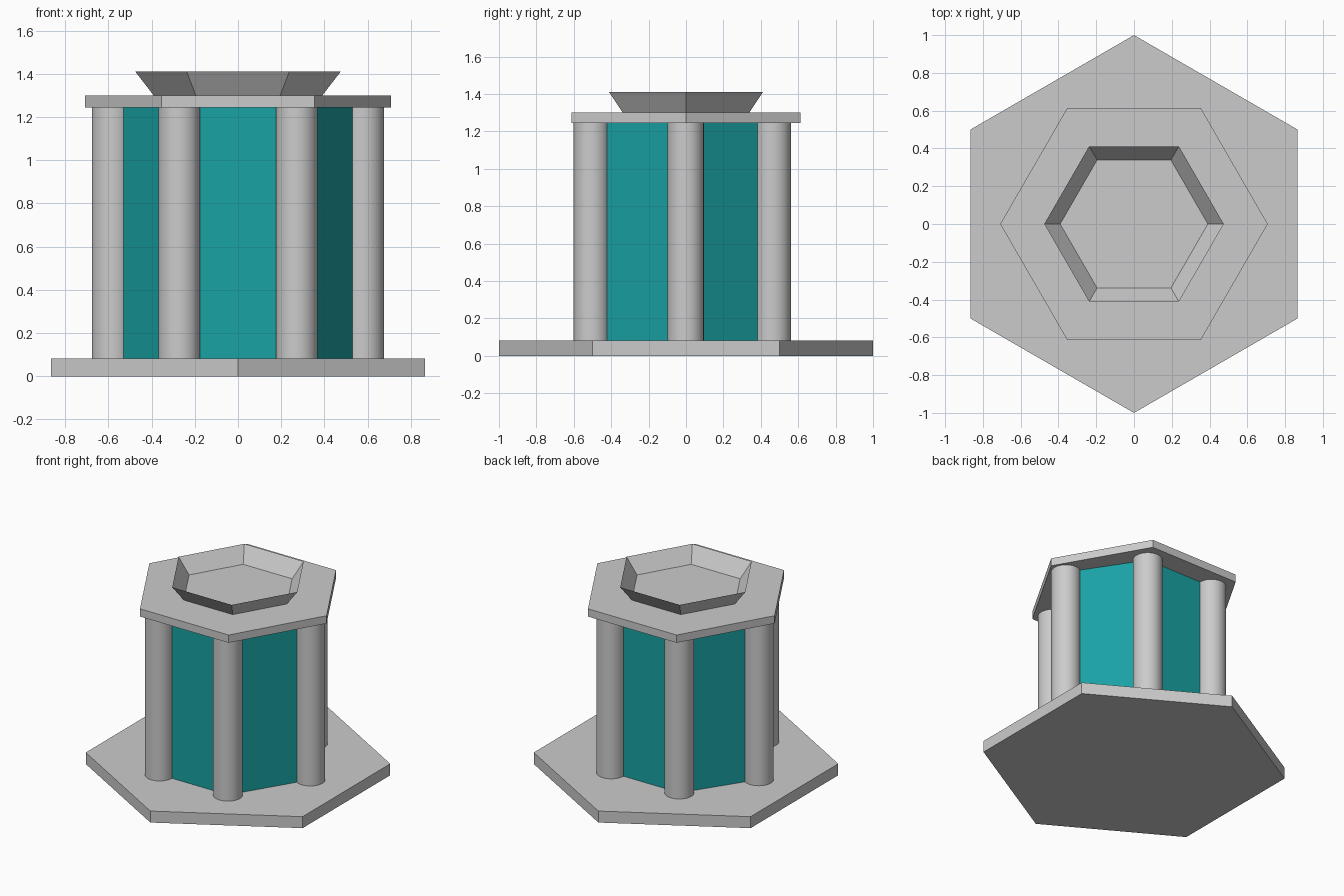
import bpy
import bmesh
from math import cos, sin, radians

if "Cube" in bpy.data.objects:
    bpy.data.objects.remove(bpy.data.objects["Cube"])

BASE_TOP, SLAB_BOTTOM, SLAB_TOP, RIM_TOP = 0.083, 1.245, 1.301, 1.41
COLUMN_RADIUS = 0.097


def hexagon(radius, start=0):
    return [(radius * cos(radians(start + 60 * i)),
             radius * sin(radians(start + 60 * i))) for i in range(6)]


def loft(name, lower, upper, z0, z1, capped=True):
    """Skin two matching outlines (counter-clockwise), optionally closed."""
    bm = bmesh.new()
    low = [bm.verts.new((x, y, z0)) for x, y in lower]
    top = [bm.verts.new((x, y, z1)) for x, y in upper]
    n = len(low)
    for i in range(n):
        j = (i + 1) % n
        bm.faces.new((low[i], low[j], top[j], top[i]))
    if capped:
        bm.faces.new(low[::-1])
        bm.faces.new(top)
    mesh = bpy.data.meshes.new(name)
    bm.to_mesh(mesh)
    bm.free()
    obj = bpy.data.objects.new(name, mesh)
    bpy.context.collection.objects.link(obj)
    return obj


# Wide hexagonal base and the smaller, rotated top slab
loft("base", hexagon(1.0, 30), hexagon(1.0, 30), 0, BASE_TOP)
loft("top_slab", hexagon(0.708), hexagon(0.708), SLAB_BOTTOM, SLAB_TOP)

# Thin flared rim, open at top and bottom
loft("flared_rim", hexagon(0.391), hexagon(0.475), SLAB_TOP, RIM_TOP, capped=False)

# Column centres, counter-clockwise
corners = [(0.58, -0.002), (0.272, 0.464), (-0.272, 0.464),
           (-0.58, -0.002), (-0.272, -0.504), (0.272, -0.504)]

# Teal wall core running between the columns
teal = bpy.data.materials.new("teal")
teal.diffuse_color = (0.01, 0.36, 0.37, 1)
teal.use_nodes = True
teal.node_tree.nodes["Principled BSDF"].inputs["Base Color"].default_value = teal.diffuse_color
core = loft("wall_core", corners, corners, BASE_TOP, SLAB_BOTTOM)
core.data.materials.append(teal)

# Six round columns
for i, (x, y) in enumerate(corners):
    bpy.ops.mesh.primitive_cylinder_add(
        vertices=32, radius=COLUMN_RADIUS, depth=SLAB_BOTTOM - BASE_TOP,
        location=(x, y, (SLAB_BOTTOM + BASE_TOP) / 2))
    bpy.context.object.name = f"column_{i + 1}"
    bpy.ops.object.shade_smooth_by_angle()
